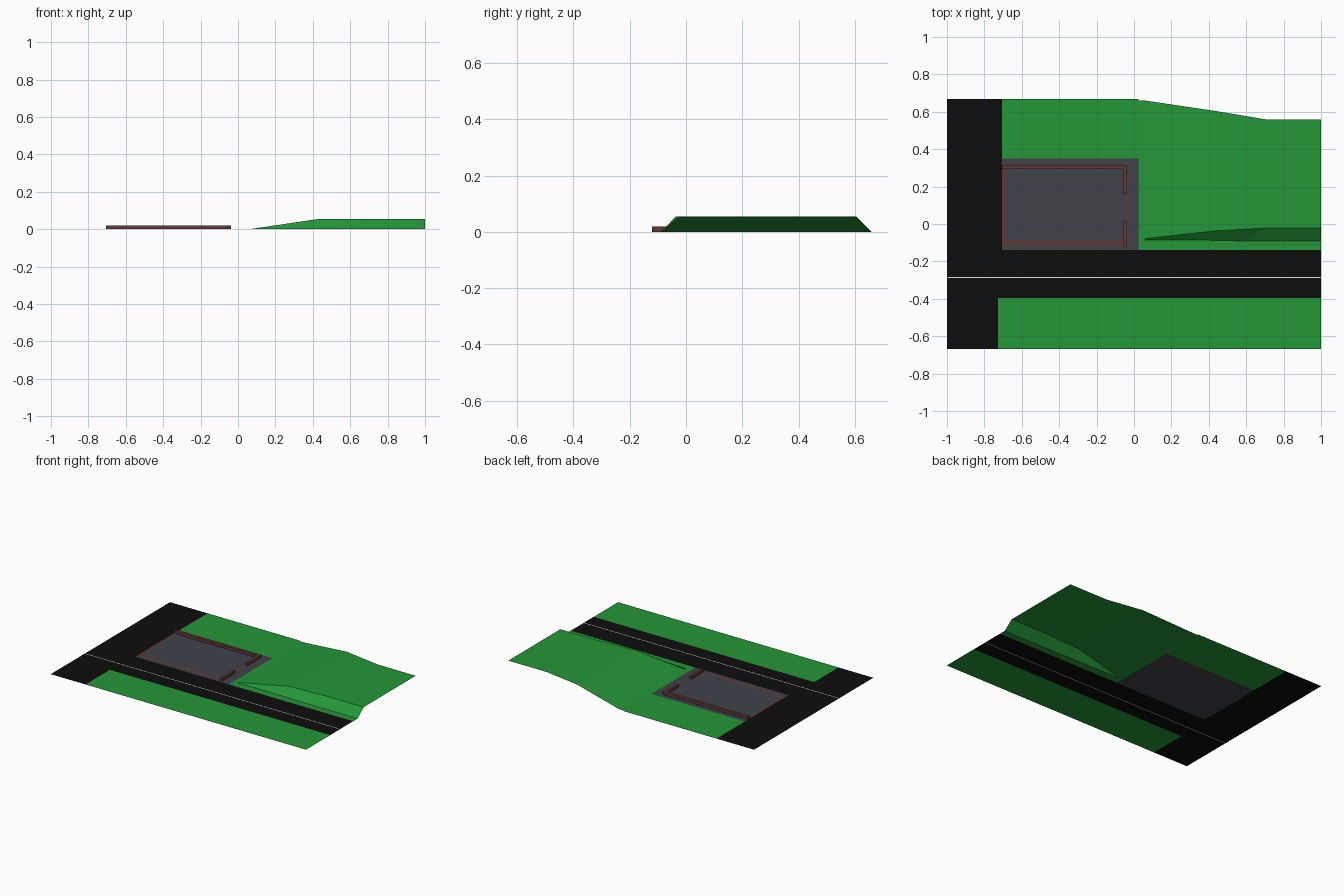
import bpy

if "Cube" in bpy.data.objects:
    bpy.data.objects.remove(bpy.data.objects["Cube"])


def material(name, rgb):
    m = bpy.data.materials.new(name)
    m.diffuse_color = (*rgb, 1)
    m.use_nodes = True
    m.node_tree.nodes["Principled BSDF"].inputs["Base Color"].default_value = m.diffuse_color
    return m


GRASS = material("grass_green", (0.018, 0.31, 0.04))
ROAD = material("road_black", (0.004, 0.004, 0.004))
LOT = material("asphalt_grey", (0.050, 0.055, 0.068))
WALL = material("brick_brown", (0.115, 0.042, 0.040))
PAINT = material("line_white", (0.85, 0.85, 0.85))


def mesh(name, verts, faces, mat):
    me = bpy.data.meshes.new(name)
    me.from_pydata(verts, [], faces)
    me.materials.append(mat)
    ob = bpy.data.objects.new(name, me)
    bpy.context.collection.objects.link(ob)
    return ob


def sheet(name, x0, x1, y0, y1, mat, z=0.0):
    """Flat rectangle facing up."""
    return mesh(name, [(x0, y0, z), (x1, y0, z), (x1, y1, z), (x0, y1, z)],
                [(0, 1, 2, 3)], mat)


def block(name, x0, x1, y0, y1, z1, mat):
    """Low wall standing on the ground."""
    bpy.ops.mesh.primitive_cube_add(size=1, location=((x0 + x1) / 2, (y0 + y1) / 2, z1 / 2))
    ob = bpy.context.object
    ob.name = name
    ob.scale = (x1 - x0, y1 - y0, z1)
    ob.data.materials.append(mat)
    return ob


N, S = 0.667, -0.667             # north and south borders
KERB, VERGE = -0.139, -0.396     # edges of the main road
LINE = -0.285                    # road centre line
LOT_W, LOT_E, LOT_N = -0.706, 0.025, 0.35

# Roads, split around the painted centre line
sheet("side_road_north", -1, LOT_W, KERB, N, ROAD)
sheet("side_road_south", -1, -0.727, S, VERGE, ROAD)
sheet("main_road_north", -1, 1, LINE + 0.0025, KERB, ROAD)
sheet("main_road_south", -1, 1, VERGE, LINE - 0.0025, ROAD)
sheet("centre_line", -1, 1, LINE - 0.0025, LINE + 0.0025, PAINT)

# Flat grass and the paved lot
sheet("south_lawn", -0.727, 1, S, VERGE, GRASS)
sheet("north_lawn", LOT_W, LOT_E, LOT_N, N, GRASS)
sheet("paved_lot", LOT_W, LOT_E, KERB, LOT_N, LOT)

# Hill: sections along x as (x, foot x, foot y, crest y, back y, height)
sections = [
    (0.025, 0.025, -0.080, -0.080, 0.660, 0.0),
    (0.06, 0.06, -0.085, -0.078, 0.660, 0.0),
    (0.43, 0.43, -0.087, -0.037, 0.605, 0.055),
    (0.70, 0.60, -0.091, -0.022, 0.560, 0.055),
    (1.0, 1.0, -0.091, -0.022, 0.560, 0.055),
]
verts, faces = [], []
for x, fx, foot, crest, back, h in sections:
    verts += [(fx, KERB, 0), (fx, foot, 0), (x, crest, h), (x, back, h)]
for i in range(len(sections) - 1):
    for j in range(3):
        a = i * 4 + j
        faces.append((a, a + 4, a + 5, a + 1))
mesh("grass_hill", verts, faces, GRASS)

# Low walls around the lot, with an opening on the east side
WALL_H = 0.02
block("back_wall", LOT_W, -0.038, 0.294, 0.315, WALL_H, WALL)
block("east_wall_north", -0.058, -0.038, 0.16, 0.294, WALL_H, WALL)
block("east_wall_south", -0.058, -0.038, -0.12, 0.02, WALL_H, WALL)

# Flat kerb strips on the remaining sides
sheet("west_kerb", LOT_W, -0.690, -0.112, 0.294, WALL, 0.001)
sheet("front_kerb", -0.690, -0.058, -0.112, -0.088, WALL, 0.001)
sheet("gate_threshold", -0.050, -0.038, 0.02, 0.16, WALL, 0.001)
